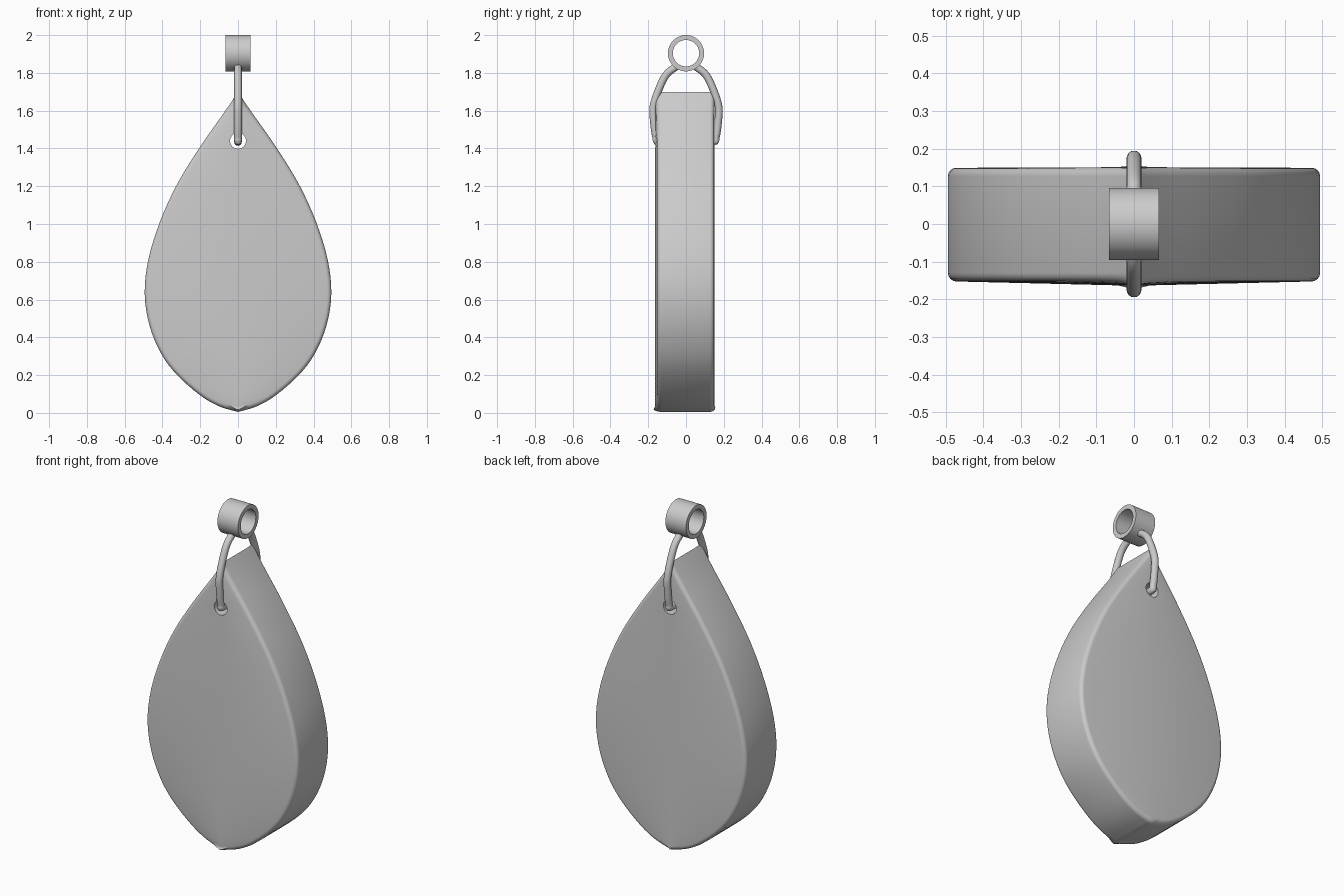
import bpy, bmesh, math
from mathutils import Vector

if "Cube" in bpy.data.objects:
    bpy.data.objects.remove(bpy.data.objects["Cube"])

silver = bpy.data.materials.new("silver grey")
silver.diffuse_color = (0.6, 0.6, 0.6, 1)
silver.use_nodes = True
silver.node_tree.nodes["Principled BSDF"].inputs["Base Color"].default_value = silver.diffuse_color


def smooth_path(points, steps):
    """Catmull-Rom path through the points."""
    p = [Vector(q) for q in points]
    p = [2 * p[0] - p[1]] + p + [2 * p[-1] - p[-2]]
    out = []
    for i in range(1, len(p) - 2):
        a, b, c, d = p[i - 1:i + 3]
        for k in range(steps):
            t = k / steps
            out.append(0.5 * (2 * b + (c - a) * t + (2 * a - 5 * b + 4 * c - d) * t * t
                              + (3 * b - a - 3 * c + d) * t ** 3))
    return out + [p[-2]]


def add_object(name, bm):
    bmesh.ops.recalc_face_normals(bm, faces=bm.faces)
    mesh = bpy.data.meshes.new(name)
    bm.to_mesh(mesh)
    bm.free()
    mesh.materials.append(silver)
    obj = bpy.data.objects.new(name, mesh)
    bpy.context.collection.objects.link(obj)
    return obj


def shade(obj, angle):
    bpy.ops.object.select_all(action='DESELECT')
    obj.select_set(True)
    bpy.context.view_layer.objects.active = obj
    bpy.ops.object.shade_smooth_by_angle(angle=math.radians(angle))


# Teardrop slab: rows of left rim, centre and right rim on both faces
outline = smooth_path([(0, 0.005, 0), (0.1, 0.035, 0), (0.2, 0.093, 0), (0.32, 0.198, 0),
                       (0.405, 0.31, 0), (0.468, 0.46, 0), (0.494, 0.63, 0), (0.475, 0.81, 0),
                       (0.414, 1.01, 0), (0.323, 1.21, 0), (0.2, 1.41, 0), (0.07, 1.595, 0),
                       (0, 1.70, 0)], 4)
bm = bmesh.new()
sides = []
for rim_y, mid_y in ((-0.152, -0.164), (0.149, 0.151)):
    rows = []
    for i, (w, z, _) in enumerate(outline):
        if i in (0, len(outline) - 1):
            rows.append([bm.verts.new((0, rim_y, z))] * 3)
        else:
            rows.append([bm.verts.new((-w, rim_y, z)), bm.verts.new((0, mid_y, z)),
                         bm.verts.new((w, rim_y, z))])
    for a, b in zip(rows, rows[1:]):
        for j in (0, 1):
            bm.faces.new(dict.fromkeys((a[j], a[j + 1], b[j + 1], b[j])))
    sides.append(rows)
front, back = sides
rim = []
for i in range(len(front) - 1):
    for j in (0, 2):
        bm.faces.new((front[i][j], front[i + 1][j], back[i + 1][j], back[i][j]))
        rim += [bm.edges.get((s[i][j], s[i + 1][j])) for s in sides]
bmesh.ops.recalc_face_normals(bm, faces=bm.faces)
bmesh.ops.bevel(bm, geom=rim, offset=0.022, segments=4, profile=0.5,
                affect='EDGES', clamp_overlap=False)
slab = add_object("teardrop_slab", bm)

# Hole for the wire
HOLE_Z = 1.44
bpy.ops.mesh.primitive_cylinder_add(vertices=32, radius=0.042, depth=1,
                                    location=(0, 0, HOLE_Z), rotation=(math.pi / 2, 0, 0))
cutter = bpy.context.object
cutter.name = "hole_cutter"
cutter.data.materials.append(silver)
cut = slab.modifiers.new("hole", 'BOOLEAN')
cut.object = cutter
cut.solver = 'EXACT'
bpy.context.view_layer.objects.active = slab
bpy.ops.object.modifier_apply(modifier="hole")
bpy.data.objects.remove(cutter)
shade(slab, 35)

# Wire loop: down from the bail, through the hole and up the other side
half = [(0, 0.05, 1.835), (0, 0.105, 1.79), (0, 0.145, 1.71), (0, 0.171, 1.63),
        (0, 0.173, 1.57), (0, 0.158, 1.46), (0, 0.13, HOLE_Z - 0.003)]
path = smooth_path(half + [(x, -y, z) for x, y, z in reversed(half)], 5)
bm = bmesh.new()
N, R = 16, 0.02
rings = []
for i, c in enumerate(path):
    t = (path[min(i + 1, len(path) - 1)] - path[max(i - 1, 0)]).normalized()
    side = Vector((1, 0, 0))
    up = t.cross(side)
    rings.append([bm.verts.new(c + R * (math.cos(a) * side + math.sin(a) * up))
                  for a in (2 * math.pi * k / N for k in range(N))])
for a, b in zip(rings, rings[1:]):
    for k in range(N):
        bm.faces.new((a[k], a[(k + 1) % N], b[(k + 1) % N], b[k]))
bm.faces.new(rings[0])
bm.faces.new(rings[-1])
shade(add_object("wire_loop", bm), 50)

# Bail: short tube along x, spun from a rectangular section
bm = bmesh.new()
M, CZ = 48, 1.904
section = [(-0.067, 0.096), (0.067, 0.096), (0.067, 0.07), (-0.067, 0.07)]
loops = [[bm.verts.new((x, r * math.cos(a), CZ + r * math.sin(a))) for x, r in section]
         for a in (2 * math.pi * k / M for k in range(M))]
for k in range(M):
    a, b = loops[k], loops[(k + 1) % M]
    for j in range(4):
        bm.faces.new((a[j], a[(j + 1) % 4], b[(j + 1) % 4], b[j]))
shade(add_object("bail_tube", bm), 35)
